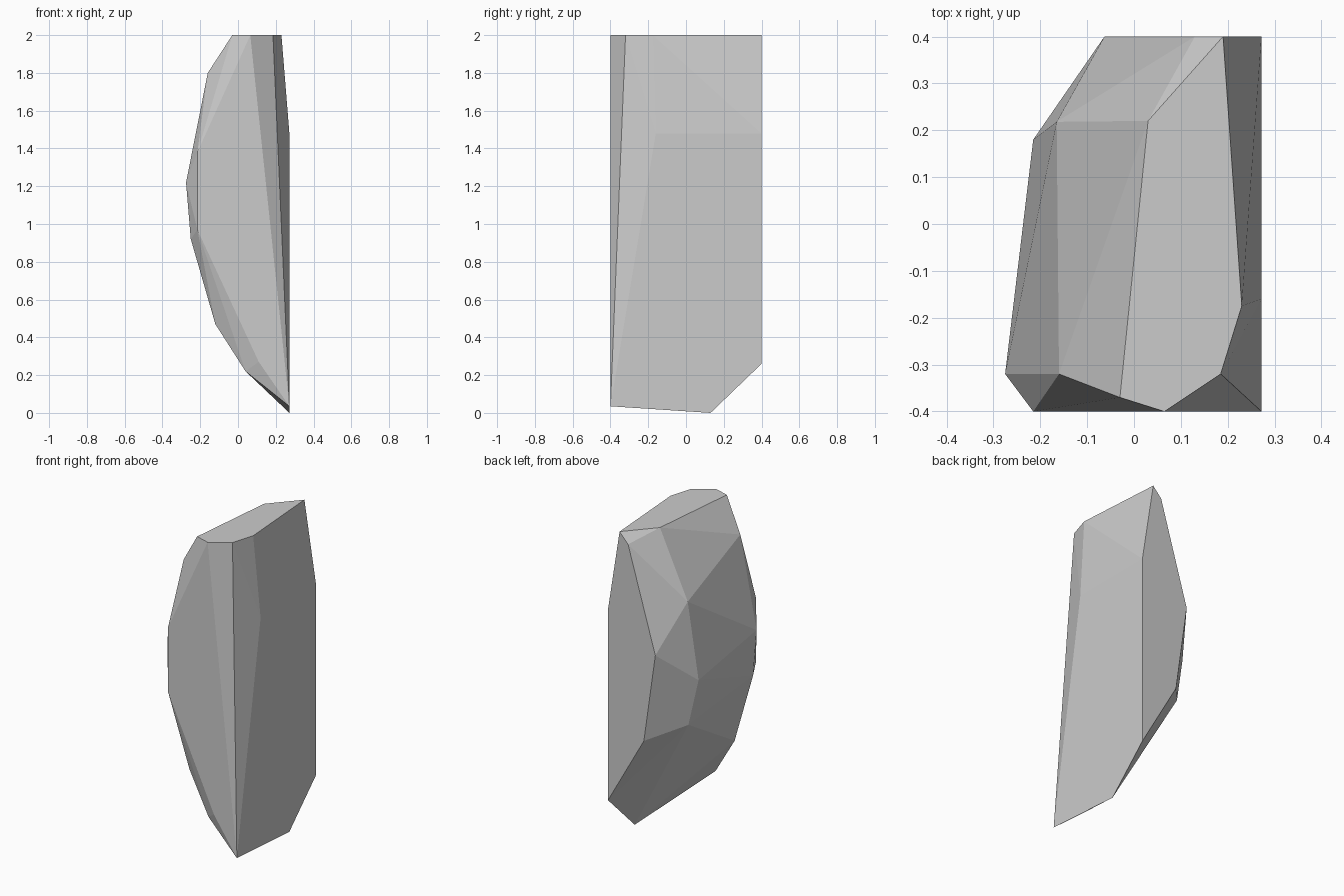
import bpy, bmesh, math

if "Cube" in bpy.data.objects:
    bpy.data.objects.remove(bpy.data.objects["Cube"])

# The shard is one convex faceted stone: each facet is given by its corners,
# grouped by the flat plane on which they lie, then hulled together.
top = [(0.19, 0.4), (0.03, 0.22), (-0.03, -0.37), (0.065, -0.4),
       (0.185, -0.32), (0.23, -0.175)]                        # x, y at z = 2
right = [(-0.4, 0.035), (0.13, 0.0), (0.4, 0.26), (0.4, 1.48),
         (-0.16, 1.48)]                                       # y, z at x = 0.272
back = [(0.13, 1.935), (-0.063, 1.275), (0.018, 0.707)]       # x, z at y = 0.4
front = [(-0.215, 1.38), (-0.215, 0.97), (0.11, 0.27)]        # x, z at y = -0.4
bevel = [(-0.16, 1.80), (-0.275, 1.22), (-0.25, 0.92),
         (-0.12, 0.47)]                                       # x, z at y = -0.32
rounded = [(-0.165, 0.218, 1.577), (-0.215, 0.18, 1.074),
           (-0.157, 0.20, 0.78), (0.04, -0.355, 0.22)]        # chipped left side

points = [(x, y, 2.0) for x, y in top]
points += [(0.272, y, z) for y, z in right]
for y, profile in ((0.4, back), (-0.4, front), (-0.32, bevel)):
    points += [(x, y, z) for x, z in profile]
points += rounded

# Stone shard
bm = bmesh.new()
for p in points:
    bm.verts.new(p)
bmesh.ops.convex_hull(bm, input=bm.verts)
bmesh.ops.dissolve_limit(bm, angle_limit=math.radians(0.5),
                         verts=bm.verts, edges=bm.edges)
bmesh.ops.recalc_face_normals(bm, faces=bm.faces)
mesh = bpy.data.meshes.new("stone_shard")
bm.to_mesh(mesh)
bm.free()
shard = bpy.data.objects.new("stone_shard", mesh)
bpy.context.collection.objects.link(shard)
